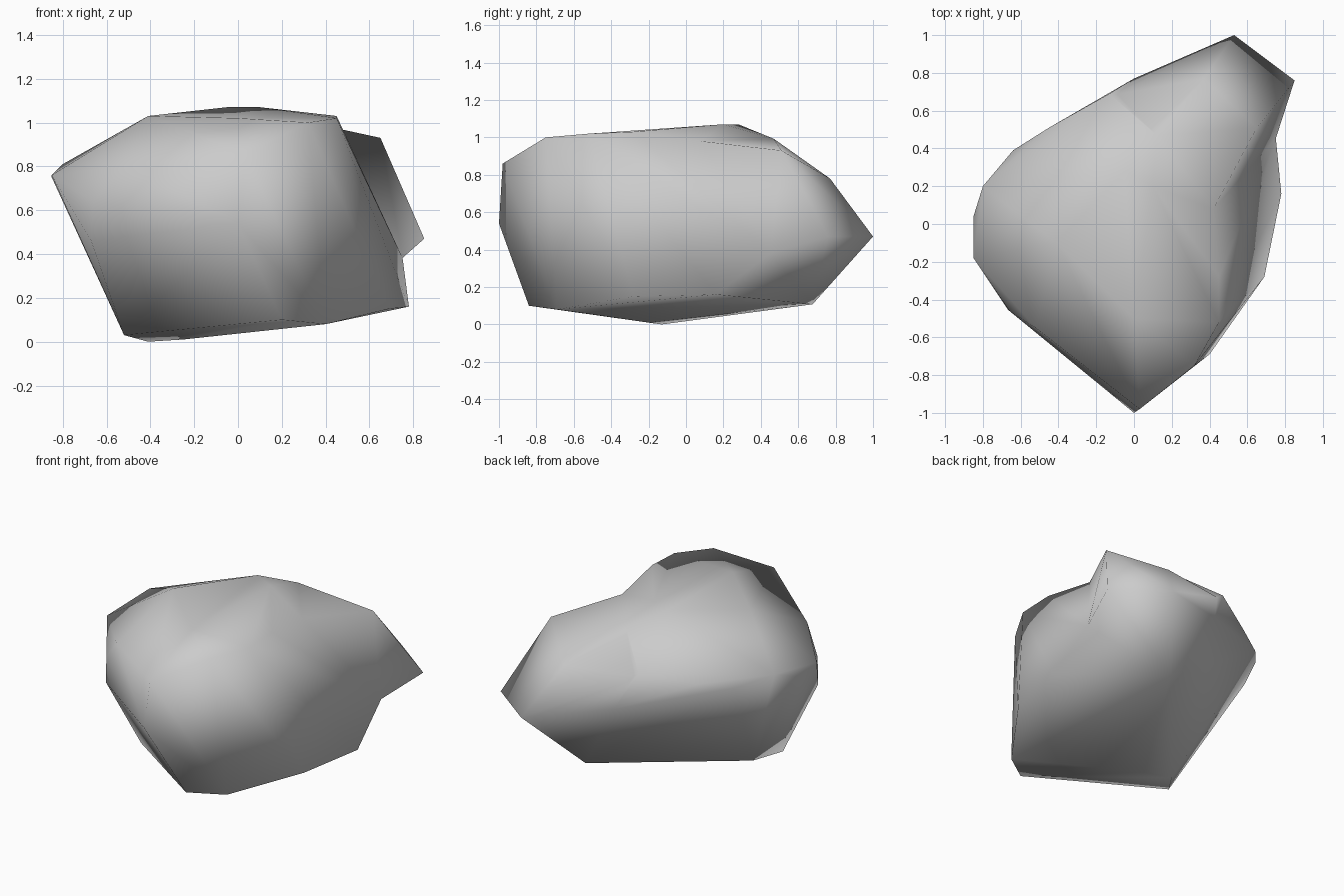
import bpy
import bmesh

default_cube = bpy.data.objects.get("Cube")
if default_cube:
    bpy.data.objects.remove(default_cube, do_unlink=True)

# Stone colour
stone = bpy.data.materials.new("grey_stone")
stone.use_nodes = True
grey = (.6, .6, .6, 1)
stone.diffuse_color = grey
stone.node_tree.nodes["Principled BSDF"].inputs["Base Color"].default_value = grey


def hull_object(name, corners):
    """Wrap a convex skin around a handful of corner points."""
    mesh = bpy.data.meshes.new(name)
    bm = bmesh.new()
    for corner in corners:
        bm.verts.new(corner)
    result = bmesh.ops.convex_hull(bm, input=bm.verts[:])
    unused = {g for g in result["geom_interior"] + result["geom_unused"]
              if isinstance(g, bmesh.types.BMVert)}
    bmesh.ops.delete(bm, geom=list(unused), context="VERTS")
    bmesh.ops.recalc_face_normals(bm, faces=bm.faces[:])
    bm.to_mesh(mesh)
    bm.free()
    mesh.materials.append(stone)
    obj = bpy.data.objects.new(name, mesh)
    bpy.context.scene.collection.objects.link(obj)
    return obj


# Main boulder: underside, waist, and crown
underside = [(.4, -.69, .08), (.2, -.84, .1), (.69, -.28, .15), (.78, .16, .16),
             (.27, .68, .09), (-.52, -.29, .03), (-.41, -.13, 0), (-.25, -.2, .01)]
waist = [(0, -1, .54), (.03, -.98, .86), (-.67, -.45, .46), (-.66, -.46, .64),
         (-.85, -.18, .76), (-.85, .04, .75), (-.8, .2, .81), (-.64, .39, .75),
         (-.45, .51, .77), (-.13, .69, .82), (0, .77, .58), (.76, .45, .38)]
crown = [(.19, -.83, .94), (.32, -.75, 1), (.45, -.52, 1.02), (.45, -.28, 1.03),
         (-.52, -.55, .8), (-.41, -.1, 1.03), (0, -.5, 1.02), (-.05, .28, 1.07),
         (.1, .2, 1.07), (.1, .47, 1.01), (.42, .08, .98)]
rock = hull_object("rock", underside + waist + crown)

# Jutting corner at the back, rooted inside the boulder
spur = hull_object("rock_spur", [(.85, .76, .47), (.53, 1, .47), (.65, .51, .93),
                                 (.37, .77, .78), (.11, .8, .58), (.75, .45, .38),
                                 (.27, .67, .1), (.1, .46, 1), (.42, .08, .97),
                                 (-.12, .67, .81), (0, .76, .58), (.1, .2, .5)])

# Fuse both pieces into one skin
fuse = rock.modifiers.new("fuse_spur", "BOOLEAN")
fuse.operation = "UNION"
fuse.solver = "EXACT"
fuse.object = spur
bpy.context.view_layer.objects.active = rock
rock.select_set(True)
bpy.ops.object.modifier_apply(modifier=fuse.name)
bpy.data.objects.remove(spur, do_unlink=True)

# Clean the seam and shade the whole stone softly
bm = bmesh.new()
bm.from_mesh(rock.data)
bmesh.ops.remove_doubles(bm, verts=bm.verts[:], dist=.03)
bmesh.ops.triangulate(bm, faces=bm.faces[:])
bmesh.ops.recalc_face_normals(bm, faces=bm.faces[:])
for face in bm.faces:
    face.smooth = True
bm.to_mesh(rock.data)
bm.free()
